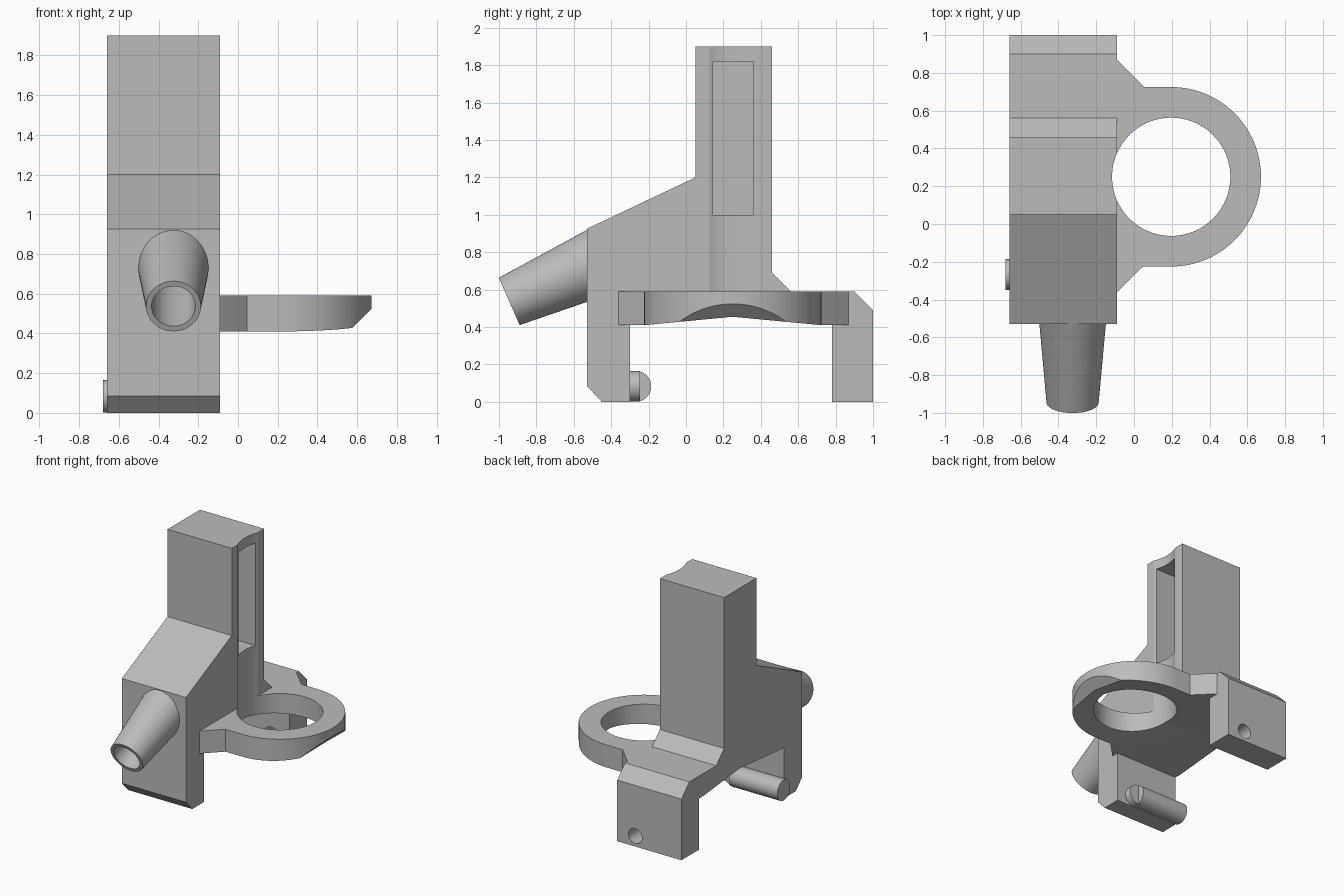
import bpy, math
from mathutils import Vector

cube = bpy.data.objects.get("Cube")
if cube:
    bpy.data.objects.remove(cube)

grey = bpy.data.materials.new("plain grey")
grey.use_nodes = True
COLOUR = (0.5, 0.5, 0.5, 1)
grey.diffuse_color = COLOUR
grey.node_tree.nodes["Principled BSDF"].inputs["Base Color"].default_value = COLOUR

LEFT, RIGHT = -0.66, -0.09          # block sides
RING_X, RING_Y = 0.197, 0.25        # ring centre
TOP, UNDER, APEX = 0.59, 0.41, 0.455  # plate heights


def make(name, verts, faces):
    mesh = bpy.data.meshes.new(name)
    mesh.from_pydata(verts, [], faces)
    mesh.materials.append(grey)
    obj = bpy.data.objects.new(name, mesh)
    bpy.context.collection.objects.link(obj)
    # consistent outward normals
    bpy.context.view_layer.objects.active = obj
    bpy.ops.object.select_all(action="DESELECT")
    obj.select_set(True)
    bpy.ops.object.mode_set(mode="EDIT")
    bpy.ops.mesh.select_all(action="SELECT")
    bpy.ops.mesh.normals_make_consistent(inside=False)
    bpy.ops.object.mode_set(mode="OBJECT")
    return obj


def prism(name, outline, lo, hi, axis):
    """Extrude a 2D outline along x (outline is y, z) or z (outline is x, y)."""
    n = len(outline)
    place = (lambda p, t: (t, *p)) if axis == "x" else (lambda p, t: (*p, t))
    verts = [place(p, t) for t in (lo, hi) for p in outline]
    faces = [tuple(range(n)), tuple(range(n, 2 * n))]
    faces += [(i, (i + 1) % n, n + (i + 1) % n, n + i) for i in range(n)]
    return make(name, verts, faces)


def tube(name, start, end, r1, r2, sides=64):
    """Solid cylinder or cone between two points."""
    start, end = Vector(start), Vector(end)
    turn = (end - start).to_track_quat("Z", "Y")
    verts = []
    for centre, r in ((start, r1), (end, r2)):
        for i in range(sides):
            a = math.tau * i / sides
            verts.append(centre + turn @ Vector((r * math.cos(a), r * math.sin(a), 0)))
    faces = [tuple(range(sides)), tuple(range(sides, 2 * sides))]
    faces += [(i, (i + 1) % sides, sides + (i + 1) % sides, sides + i) for i in range(sides)]
    return make(name, verts, faces)


def cut(obj, *cutters):
    bpy.context.view_layer.objects.active = obj
    for c in cutters:
        c.hide_render = True
        mod = obj.modifiers.new("cut", "BOOLEAN")
        mod.operation, mod.solver, mod.object = "DIFFERENCE", "EXACT", c
        bpy.ops.object.modifier_apply(modifier=mod.name)


# Main block: tower, sloped front, two legs, shallow roofed underside
block = prism("main_block", [
    (-0.53, 0.925), (0.05, 1.2), (0.05, 1.9), (0.46, 1.9), (0.46, 0.69), (0.56, TOP),
    (0.9, TOP), (1.0, 0.49), (1.0, 0), (0.78, 0), (0.78, UNDER), (0.725, UNDER),
    (RING_Y, APEX), (-0.225, UNDER), (-0.30, UNDER), (-0.30, 0), (-0.45, 0), (-0.53, 0.085),
], LEFT, RIGHT, "x")

# Ring plate with flared root
R = 0.475
arc = [(RING_X + R * math.cos(a), RING_Y + R * math.sin(a))
       for a in (math.radians(90 - 180 * i / 48) for i in range(49))]
plate = prism("ring_plate", [(RIGHT, 0.87), (0.055, 0.725)] + arc
              + [(0.045, -0.225), (RIGHT, -0.36)], UNDER, TOP, "z")

# Cutters
bore = tube("ring_bore_cutter", (RING_X, RING_Y, -0.1), (RING_X, RING_Y, 2.1), 0.313, 0.313, 96)
roof = prism("roof_cutter", [(-0.225, UNDER), (RING_Y, APEX), (0.725, UNDER),
                             (0.725, 0.3), (-0.225, 0.3)], -0.3, 0.9, "x")
slot = prism("slot_cutter", [(0.145, 1.0), (0.36, 1.0), (0.36, 1.82), (0.145, 1.82)],
             -0.56, 0, "x")
leg_hole = tube("leg_hole_cutter", (-0.25, 0.7, 0.085), (-0.25, 1.1, 0.085), 0.06, 0.06, 32)

# Slanted nozzle
NX = -0.325
tip = Vector((NX, -0.945, 0.537))
axis = Vector((0, 0.915, 0.403))
nozzle = tube("nozzle", tip, tip + axis * 0.55, 0.138, 0.184)
duct = tube("duct_cutter", tip - axis * 0.1, tip + axis * 1.25, 0.11, 0.11)

# Bevel under the ring's outer end
chamfer = make("ring_end_cutter",
               [(x, y, z) for y in (-0.6, 1.1) for x, z in ((0.448, 0.3), (0.848, 0.7), (0.848, 0.3))],
               [(0, 1, 2), (3, 4, 5), (0, 1, 4, 3), (1, 2, 5, 4), (2, 0, 3, 5)])

cut(block, bore, slot, duct, leg_hole)
cut(plate, roof, bore, chamfer)
cut(nozzle, duct)
for c in (bore, roof, slot, leg_hole, duct, chamfer):
    bpy.data.objects.remove(c)

# Cross rod and its round boss on the front leg
rod = tube("cross_rod", (-0.68, -0.268, 0.083), (-0.25, -0.268, 0.083), 0.082, 0.082, 48)
boss = tube("rod_boss", (-0.25, -0.32, 0.083), (-0.25, -0.245, 0.083), 0.082, 0.082, 48)

# Smooth curved walls, keep hard edges
bpy.ops.object.select_all(action="DESELECT")
for obj in (block, plate, nozzle, rod, boss):
    obj.select_set(True)
bpy.context.view_layer.objects.active = block
bpy.ops.object.shade_smooth_by_angle(angle=math.radians(20))
